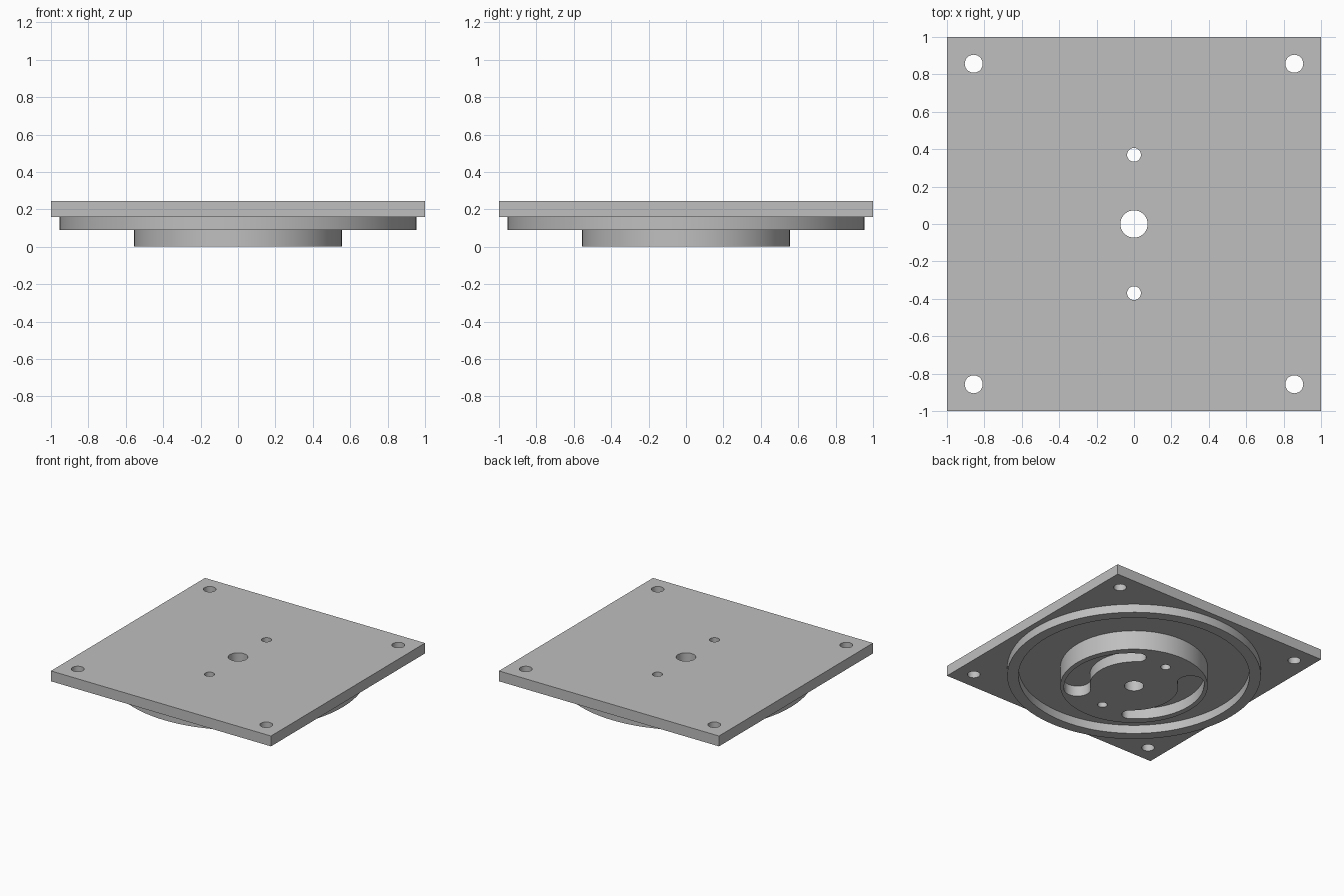
import bpy, bmesh
from math import cos, sin, pi, radians

cube = bpy.data.objects.get("Cube")
if cube:
    bpy.data.objects.remove(cube, do_unlink=True)

PLATE_BOTTOM, PLATE_TOP = 0.16, 0.245
RIM_BOTTOM = 0.09
SLOT_DEPTH = 0.087

grey = bpy.data.materials.new("machined grey")
grey.use_nodes = True
grey.diffuse_color = (0.52, 0.52, 0.52, 1)
grey.node_tree.nodes["Principled BSDF"].inputs["Base Color"].default_value = grey.diffuse_color


def prism(name, outline, z0, z1):
    """Extrude a closed outline between two heights."""
    bm = bmesh.new()
    base = bm.faces.new([bm.verts.new((x, y, z0)) for x, y in outline])
    top = bmesh.ops.extrude_face_region(bm, geom=[base])["geom"]
    moved = [v for v in top if isinstance(v, bmesh.types.BMVert)]
    bmesh.ops.translate(bm, verts=moved, vec=(0, 0, z1 - z0))
    bmesh.ops.recalc_face_normals(bm, faces=bm.faces)
    mesh = bpy.data.meshes.new(name)
    bm.to_mesh(mesh)
    bm.free()
    mesh.materials.append(grey)
    obj = bpy.data.objects.new(name, mesh)
    bpy.context.collection.objects.link(obj)
    return obj


def circle(r, x=0, y=0, n=48):
    return [(x + r * cos(2 * pi * i / n), y + r * sin(2 * pi * i / n)) for i in range(n)]


def select_only(obj):
    bpy.ops.object.select_all(action="DESELECT")
    obj.select_set(True)
    bpy.context.view_layer.objects.active = obj


def cut(obj, outline, z0=-0.1, z1=0.4):
    """Remove a prism-shaped volume from a part."""
    cutter = prism("cutter", outline, z0, z1)
    cutter.hide_render = True
    mod = obj.modifiers.new("cut", "BOOLEAN")
    mod.operation = "DIFFERENCE"
    mod.solver = "EXACT"
    mod.object = cutter
    select_only(obj)
    bpy.ops.object.modifier_apply(modifier=mod.name)
    bpy.data.objects.remove(cutter, do_unlink=True)


def kidney(turn, radius=0.43, wide=0.1, narrow=0.062, steps=24):
    """Curved slot that tapers from a wide round end to a narrow one."""
    start, end = radians(-47) + turn, radians(54) + turn

    def side(sign):
        pts = []
        for i in range(steps + 1):
            t = i / steps
            a = start + t * (end - start)
            r = radius + sign * (wide + t * (narrow - wide))
            pts.append((r * cos(a), r * sin(a)))
        return pts

    def cap(angle, w, first):
        return [(radius * cos(angle) + w * cos(first + pi * i / steps),
                 radius * sin(angle) + w * sin(first + pi * i / steps))
                for i in range(1, steps)]

    return side(1) + cap(end, narrow, end) + side(-1)[::-1] + cap(start, wide, start + pi)


# Square mounting plate
plate = prism("mounting_plate", [(-1, -1), (1, -1), (1, 1), (-1, 1)], PLATE_BOTTOM, PLATE_TOP)
for sx in (-1, 1):
    for sy in (-1, 1):
        cut(plate, circle(0.048, sx * 0.857, sy * 0.857))

# Raised locating rim under the plate
rim = prism("locating_rim", circle(0.955, n=128), RIM_BOTTOM, PLATE_BOTTOM)
cut(rim, circle(0.87, n=128))

# Central hub with two blind kidney slots
hub = prism("port_hub", circle(0.555, n=128), 0, PLATE_BOTTOM)
for turn in (0, pi):
    cut(hub, kidney(turn), -0.1, SLOT_DEPTH)

# Shaft bore and pin holes through hub and plate
for part in (plate, hub):
    cut(part, circle(0.073))
    for y in (-0.37, 0.37):
        cut(part, circle(0.037, 0, y))

for part in (plate, rim, hub):
    select_only(part)
    bpy.ops.object.shade_smooth_by_angle()
